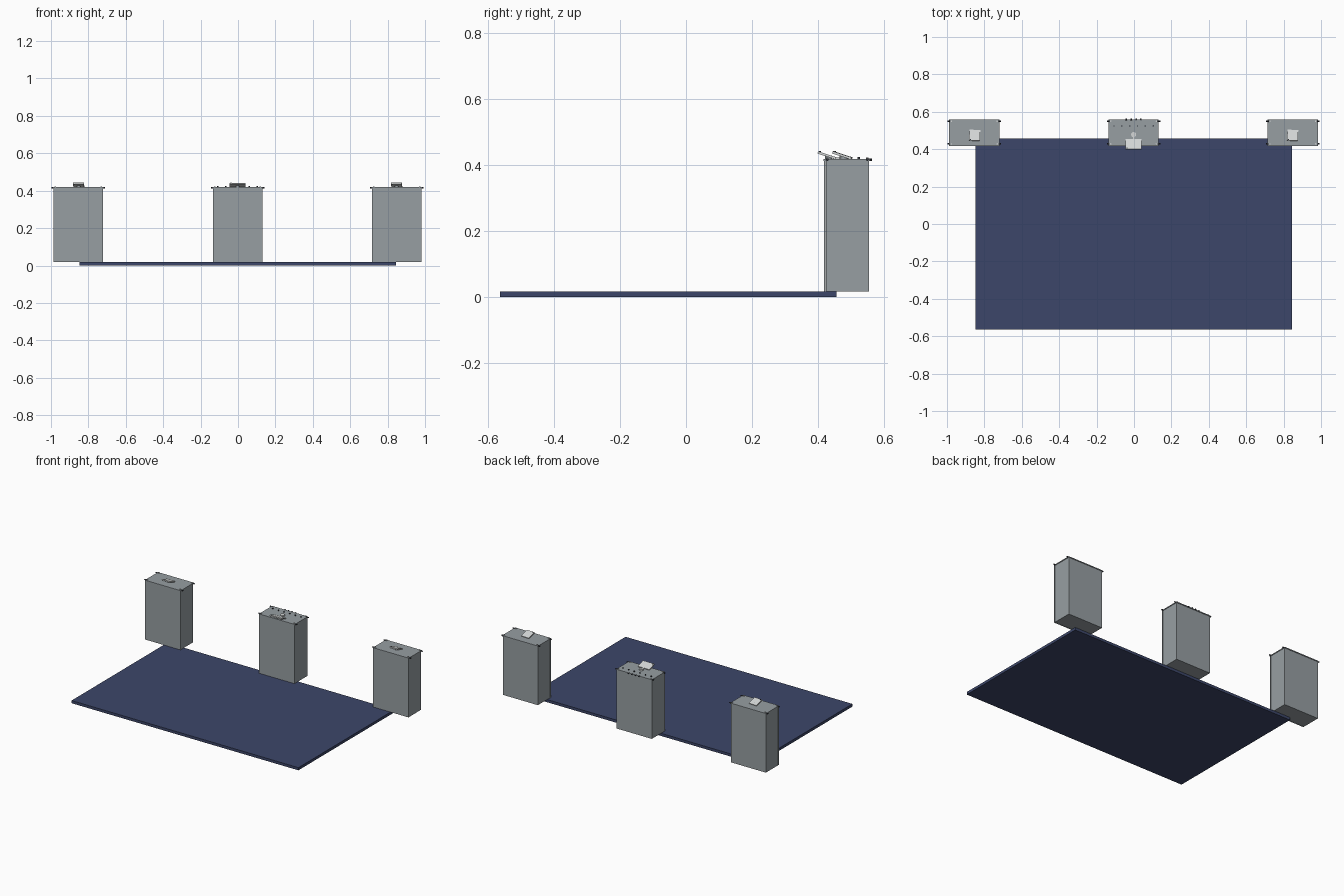
import bpy, math

if "Cube" in bpy.data.objects:
    bpy.data.objects.remove(bpy.data.objects["Cube"])


def material(name, rgb):
    m = bpy.data.materials.new(name)
    m.diffuse_color = (*rgb, 1)
    m.use_nodes = True
    m.node_tree.nodes["Principled BSDF"].inputs["Base Color"].default_value = m.diffuse_color
    return m


NAVY = material("navy", (0.046, 0.062, 0.142))
GREY = material("cabinet grey", (0.31, 0.345, 0.365))
LIGHT = material("light grey", (0.66, 0.68, 0.68))
DARK = material("dark metal", (0.03, 0.035, 0.045))


def box(name, mat, x, y, z, rot=(0, 0, 0)):
    """Box from (min, max) ranges, turned about its own centre."""
    bpy.ops.mesh.primitive_cube_add(
        size=1, location=[(a + b) / 2 for a, b in (x, y, z)], rotation=rot)
    o = bpy.context.object
    o.name = name
    o.scale = [b - a for a, b in (x, y, z)]
    o.data.materials.append(mat)
    return o


def rod(name, mat, loc, r, h, rot=(0, 0, 0)):
    bpy.ops.mesh.primitive_cylinder_add(
        vertices=12, radius=r, depth=h, location=loc, rotation=rot)
    o = bpy.context.object
    o.name = name
    o.data.materials.append(mat)
    bpy.ops.object.shade_smooth_by_angle()
    return o


# Floor platform
box("platform", NAVY, (-0.848, 0.846), (-0.564, 0.456), (0, 0.018))


def tablet(name, cx, cy, w, d, turn=0):
    """Screen tilted towards the back, on a short stand with an edge button."""
    tilt = -math.radians(18)
    box(name + "_tablet", LIGHT, (cx - w / 2, cx + w / 2),
        (cy - d / 2, cy + d / 2), (0.4265, 0.4335), (tilt, 0, turn))
    rod(name + "_tablet_stand", GREY, (cx, cy + 0.005, 0.423), 0.01, 0.012)
    rod(name + "_tablet_button", DARK,
        (cx - w / 2 + 0.008, cy - d / 2 + 0.008, 0.439), 0.003, 0.01)


def cabinet(name, cx):
    """Counter with a separate front panel, lidded top and corner latches."""
    box(name + "_body", GREY, (cx - 0.131, cx + 0.131), (0.425, 0.555), (0.018, 0.413))
    box(name + "_front_panel", GREY, (cx - 0.132, cx + 0.132), (0.418, 0.4235), (0.018, 0.413))
    box(name + "_top", GREY, (cx - 0.134, cx + 0.134), (0.417, 0.558), (0.413, 0.419))
    for sx in (-1, 1):
        for y in (0.428, 0.550):
            rod(name + "_latch", DARK, (cx + sx * 0.136, y, 0.417),
                0.004, 0.015, (0, math.pi / 2, 0))
            rod(name + "_latch_stud", LIGHT, (cx + sx * 0.122, y, 0.421), 0.004, 0.005)


# Three counters along the back edge
for name, cx in (("left", -0.854), ("centre", -0.002), ("right", 0.849)):
    cabinet(name, cx)

tablet("left", -0.852, 0.474, 0.058, 0.06, math.radians(-3))
tablet("right", 0.848, 0.474, 0.058, 0.06, math.radians(-3))
tablet("centre", -0.002, 0.427, 0.086, 0.058)

# Centre counter: tablet arm and two rows of pegs
box("centre_arm", LIGHT, (-0.006, 0.004), (0.445, 0.485), (0.419, 0.424))
rod("centre_arm_base", LIGHT, (-0.002, 0.478, 0.423), 0.014, 0.008)
for i in range(6):
    rod("centre_peg", DARK, (-0.107 + i * 0.042, 0.524, 0.421), 0.004, 0.008)
for i in range(4):
    rod("centre_rear_peg", DARK, (-0.041 + i * 0.026, 0.559, 0.417),
        0.004, 0.010, (math.pi / 2, 0, 0))
